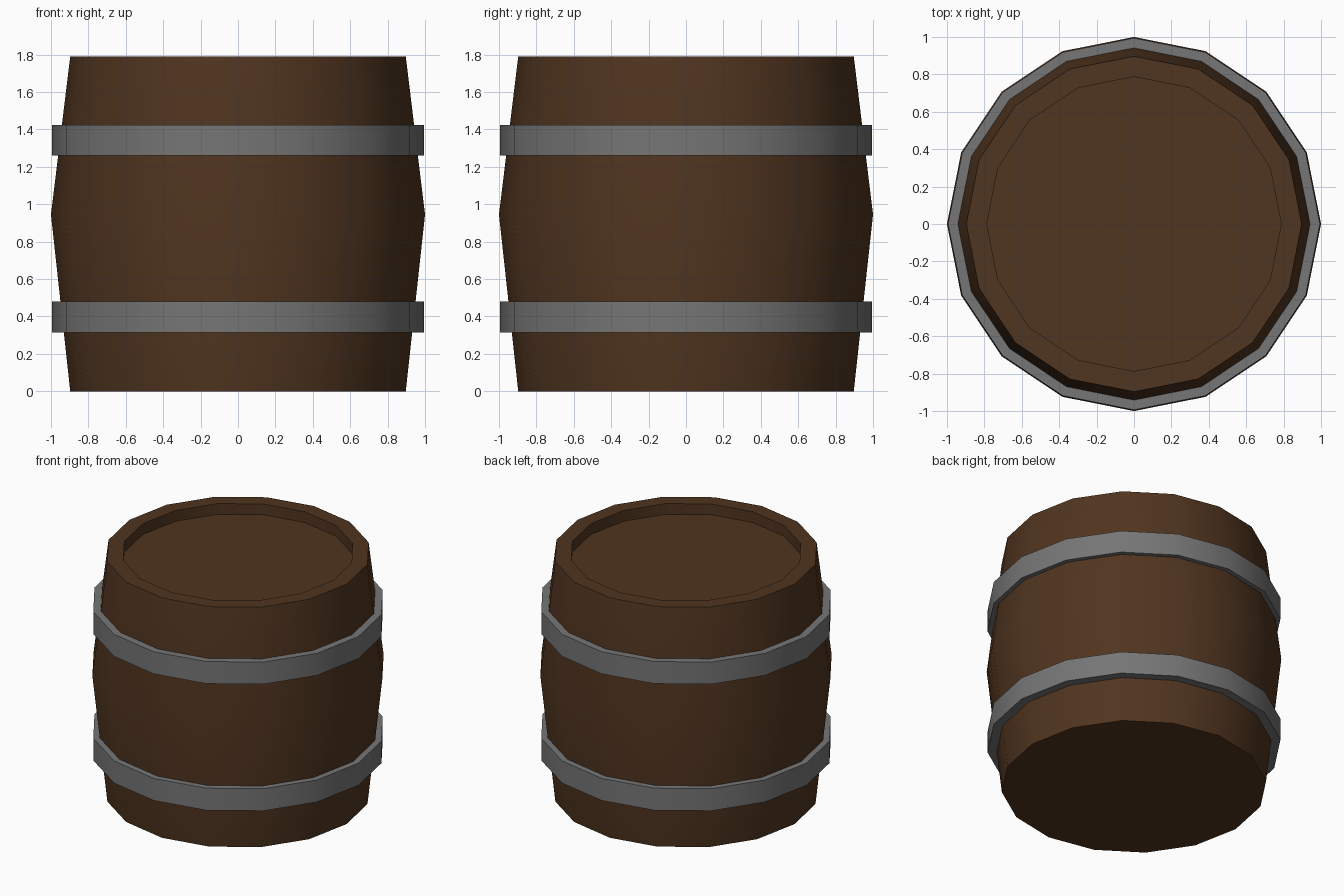
import bpy, bmesh, math

if "Cube" in bpy.data.objects:
    bpy.data.objects.remove(bpy.data.objects["Cube"])

SIDES = 16


def material(name, rgb):
    m = bpy.data.materials.new(name)
    m.diffuse_color = (*rgb, 1)
    m.use_nodes = True
    m.node_tree.nodes["Principled BSDF"].inputs["Base Color"].default_value = m.diffuse_color
    return m


def lathe(name, profile, mat, closed=False):
    """Revolve an (r, z) profile; open profiles get capped at both ends."""
    bm = bmesh.new()
    rings = []
    for r, z in profile:
        rings.append([bm.verts.new((r * math.cos(2 * math.pi * i / SIDES),
                                    r * math.sin(2 * math.pi * i / SIDES), z))
                      for i in range(SIDES)])
    pairs = list(zip(rings, rings[1:]))
    if closed:
        pairs.append((rings[-1], rings[0]))
    else:
        bm.faces.new(rings[0])
        bm.faces.new(rings[-1])
    for a, b in pairs:
        for i in range(SIDES):
            j = (i + 1) % SIDES
            bm.faces.new((a[i], a[j], b[j], b[i]))
    bmesh.ops.recalc_face_normals(bm, faces=bm.faces)
    mesh = bpy.data.meshes.new(name)
    bm.to_mesh(mesh)
    bm.free()
    mesh.materials.append(mat)
    obj = bpy.data.objects.new(name, mesh)
    bpy.context.collection.objects.link(obj)
    bpy.ops.object.select_all(action='DESELECT')
    obj.select_set(True)
    bpy.context.view_layer.objects.active = obj
    bpy.ops.object.shade_smooth_by_angle(angle=math.radians(30))
    return obj


wood = material("wood", (0.08, 0.035, 0.014))
iron = material("iron", (0.18, 0.18, 0.18))

# Bulging body with a rim and recessed lid
lathe("barrel_body", [(0.897, 0), (1.0, 0.945), (0.897, 1.79),
                      (0.787, 1.79), (0.787, 1.71)], wood)

# Two iron hoops
for name, z in (("lower_hoop", 0.315), ("upper_hoop", 1.26)):
    lathe(name, [(0.92, z), (0.994, z), (0.994, z + 0.165), (0.92, z + 0.165)],
          iron, closed=True)
